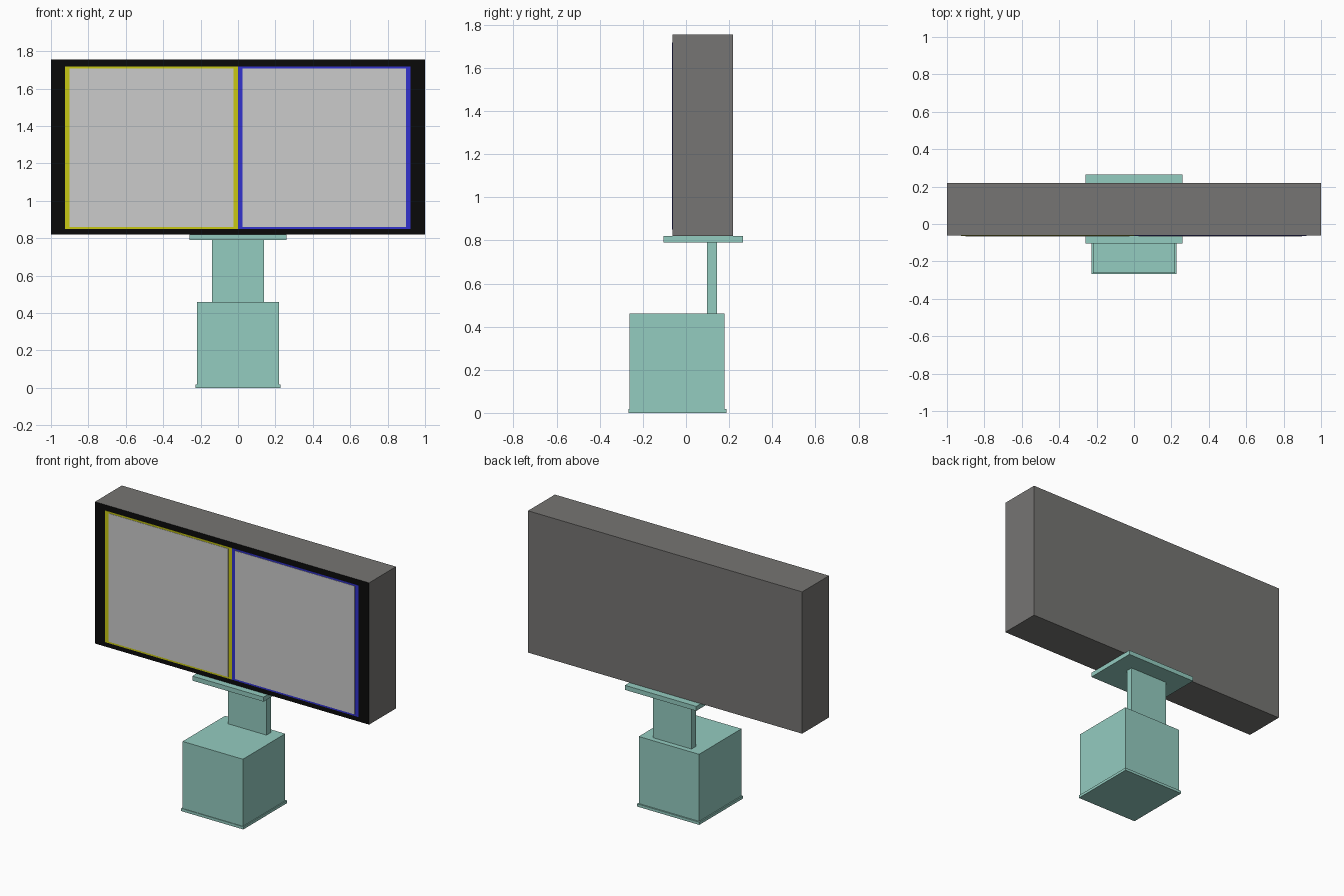
import bpy
import bmesh

if "Cube" in bpy.data.objects:
    bpy.data.objects.remove(bpy.data.objects["Cube"], do_unlink=True)


def linear(c):
    c /= 255
    return c / 12.92 if c <= 0.04045 else ((c + 0.055) / 1.055) ** 2.4


def make_material(name, *rgb):
    mat = bpy.data.materials.new(name)
    mat.use_nodes = True
    colour = [linear(c) for c in rgb] + [1]
    mat.diffuse_color = colour
    bsdf = next(n for n in mat.node_tree.nodes if n.type == "BSDF_PRINCIPLED")
    bsdf.inputs["Base Color"].default_value = colour
    return mat


teal = make_material("teal", 148, 204, 192)
grey = make_material("cabinet grey", 118, 117, 115)
black = make_material("black", 10, 10, 10)
light = make_material("screen grey", 203, 203, 203)
yellow = make_material("yellow", 200, 200, 20)
blue = make_material("blue", 50, 50, 205)


def box(name, xs, ys, zs, *materials):
    """Box spanning the given ranges; a second material goes on the front."""
    spans = (xs, ys, zs)
    bm = bmesh.new()
    bmesh.ops.create_cube(bm, size=1)
    for v in bm.verts:
        v.co = [(hi - lo) * c for (lo, hi), c in zip(spans, v.co)]
    bm.normal_update()
    for f in bm.faces:
        f.material_index = int(len(materials) > 1 and f.normal.y < -0.5)
    mesh = bpy.data.meshes.new(name)
    bm.to_mesh(mesh)
    bm.free()
    for mat in materials:
        mesh.materials.append(mat)
    obj = bpy.data.objects.new(name, mesh)
    obj.location = [(lo + hi) / 2 for lo, hi in spans]
    bpy.context.collection.objects.link(obj)
    return obj


# Stand
box("foot_plate", (-0.228, 0.226), (-0.267, 0.187), (0, 0.018), teal)
box("base_block", (-0.22, 0.22), (-0.263, 0.178), (0.018, 0.46), teal)
box("post", (-0.14, 0.14), (0.097, 0.143), (0.46, 0.79), teal)
box("shelf", (-0.26, 0.26), (-0.105, 0.265), (0.79, 0.82), teal)

# Cabinet with a black front
front = -0.062
box("cabinet", (-1, 1), (front, 0.218), (0.82, 1.755), grey, black)

# Two framed screens as thin plates
bottom, top = 0.85, 1.718
side, rim = 0.025, 0.011
for name, x0, x1, mat in (("right", -0.925, 0, yellow), ("left", 0, 0.923, blue)):
    box(name + "_frame", (x0, x1), (front - 0.002, front), (bottom, top), mat)
    box(name + "_screen", (x0 + side, x1 - side), (front - 0.004, front),
        (bottom + rim, top - rim), light)
